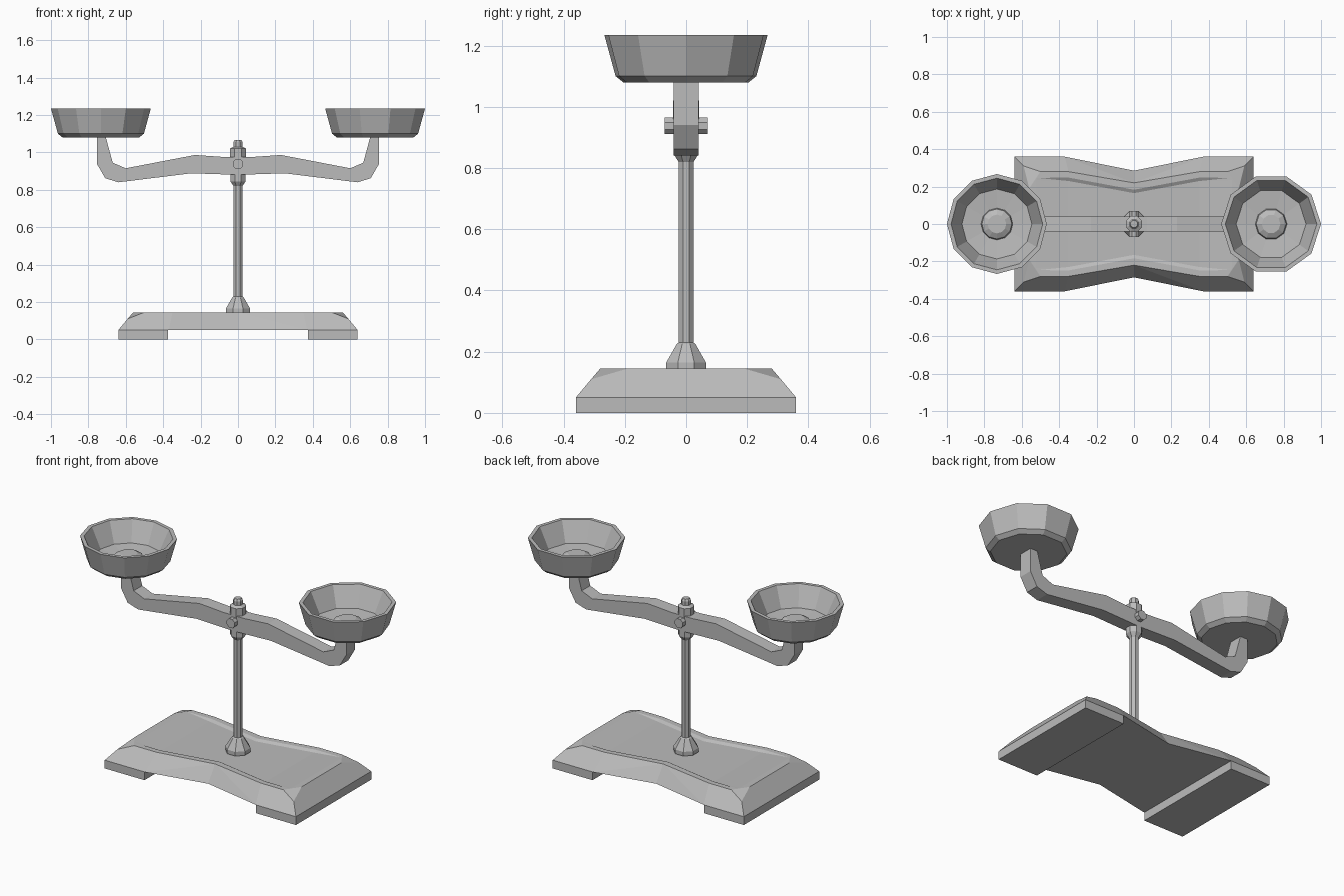
import bpy
import bmesh
from math import cos, sin, tau
from mathutils import Matrix

cube = bpy.data.objects.get("Cube")
if cube:
    bpy.data.objects.remove(cube, do_unlink=True)

metal = bpy.data.materials.new("grey_metal")
metal.use_nodes = True
grey = (0.5, 0.5, 0.5, 1)
metal.diffuse_color = grey
metal.node_tree.nodes["Principled BSDF"].inputs["Base Color"].default_value = grey


def finish(name, bm):
    bmesh.ops.recalc_face_normals(bm, faces=bm.faces)
    mesh = bpy.data.meshes.new(name)
    bm.to_mesh(mesh)
    bm.free()
    mesh.materials.append(metal)
    obj = bpy.data.objects.new(name, mesh)
    bpy.context.collection.objects.link(obj)
    return obj


def lathe(name, profile, sides, x=0, turn=0.0):
    """Faceted solid of revolution from (radius, z) pairs, capped at both ends."""
    bm = bmesh.new()
    rings = []
    for r, z in profile:
        angles = [tau * (i + turn) / sides for i in range(sides)]
        rings.append([bm.verts.new((x + r * cos(a), r * sin(a), z)) for a in angles])
    for low, high in zip(rings, rings[1:]):
        for i in range(sides):
            j = (i + 1) % sides
            bm.faces.new((low[i], low[j], high[j], high[i]))
    bm.faces.new(rings[0])
    bm.faces.new(rings[-1])
    return finish(name, bm)


def mirrored_hull(name, quarter):
    """Convex +x half from points of one quarter, mirrored to the other half."""
    bm = bmesh.new()
    for x, y, z in quarter:
        for side in (1, -1):
            bm.verts.new((x, side * y, z))
    bmesh.ops.convex_hull(bm, input=bm.verts)
    bmesh.ops.dissolve_limit(bm, angle_limit=0.02, verts=bm.verts, edges=bm.edges)
    middle = [f for f in bm.faces if all(abs(v.co.x) < 1e-4 for v in f.verts)]
    bmesh.ops.delete(bm, geom=middle, context="FACES")
    half = bm.verts[:] + bm.edges[:] + bm.faces[:]
    bmesh.ops.mirror(bm, geom=half, matrix=Matrix.Identity(4), merge_dist=1e-4, axis="X")
    return finish(name, bm)


# Waisted base with clipped upper corners
base = mirrored_hull("base", [
    (0, .285, .05), (.37, .36, .05), (.64, .36, .05),
    (0, .22, .145), (.35, .28, .145), (.5, .28, .145),
    (.56, .19, .145), (.59, .31, .11)])

# Shallow recess in the base top, fading out towards the ends
recess = mirrored_hull("recess_cutter", [
    (0, .165, .135), (.35, .23, .135), (.54, .235, .146),
    (0, .185, .146), (.35, .25, .146), (.55, .25, .147),
    (0, .185, .2), (.35, .25, .2), (.55, .25, .2)])
recess.hide_render = True
recess.hide_viewport = True
cut = base.modifiers.new("recess", "BOOLEAN")
cut.operation = "DIFFERENCE"
cut.solver = "EXACT"
cut.object = recess

# Feet under both ends of the base
for name, side in (("left_foot", 1), ("right_foot", -1)):
    bm = bmesh.new()
    bmesh.ops.create_cube(bm, size=1, matrix=Matrix.Translation((side * .507, 0, .025))
                          @ Matrix.Diagonal((.266, .72, .05, 1)))
    finish(name, bm)

# Column with flared foot and collar
lathe("column", [(.07, .14), (.07, .165), (.033, .225), (.026, .23), (.026, .82),
                 (.044, .845), (.044, .885)], 8, turn=.5)
lathe("finial", [(.046, .96), (.046, 1.02), (.027, 1.03), (.027, 1.055), (.02, 1.066)],
      8, turn=.5)

# Pivot bolt through the beam
bolt = lathe("pivot_bolt", [(.029, -.07), (.029, .07)], 8, turn=.5)
bolt.rotation_euler.x = tau / 4
bolt.location.z = .9375

# Beam: half outline from top centre round to bottom centre, mirrored
upper = [(0, .975), (.07, .975), (.23, .986), (.6, .915), (.67, .945), (.712, 1.1)]
lower = [(.755, 1.1), (.755, .94), (.71, .862), (.64, .84), (.25, .888), (0, .88)]
right_half = upper + lower
outline = right_half + [(-x, z) for x, z in reversed(right_half) if x > 0]
bm = bmesh.new()
face = bm.faces.new([bm.verts.new((x, -.041, z)) for x, z in outline])
swept = bmesh.ops.extrude_face_region(bm, geom=[face])["geom"]
bmesh.ops.translate(bm, vec=(0, .082, 0),
                    verts=[v for v in swept if isinstance(v, bmesh.types.BMVert)])
finish("beam", bm)

# Faceted pans, each with a raised boss in the middle
pan = [(.205, 1.08), (.23, 1.1), (.267, 1.235), (.245, 1.235), (.187, 1.115),
       (.085, 1.105), (.08, 1.125), (.05, 1.142)]
lathe("left_pan", pan, 10, x=.733)
lathe("right_pan", pan, 12, x=-.733)
